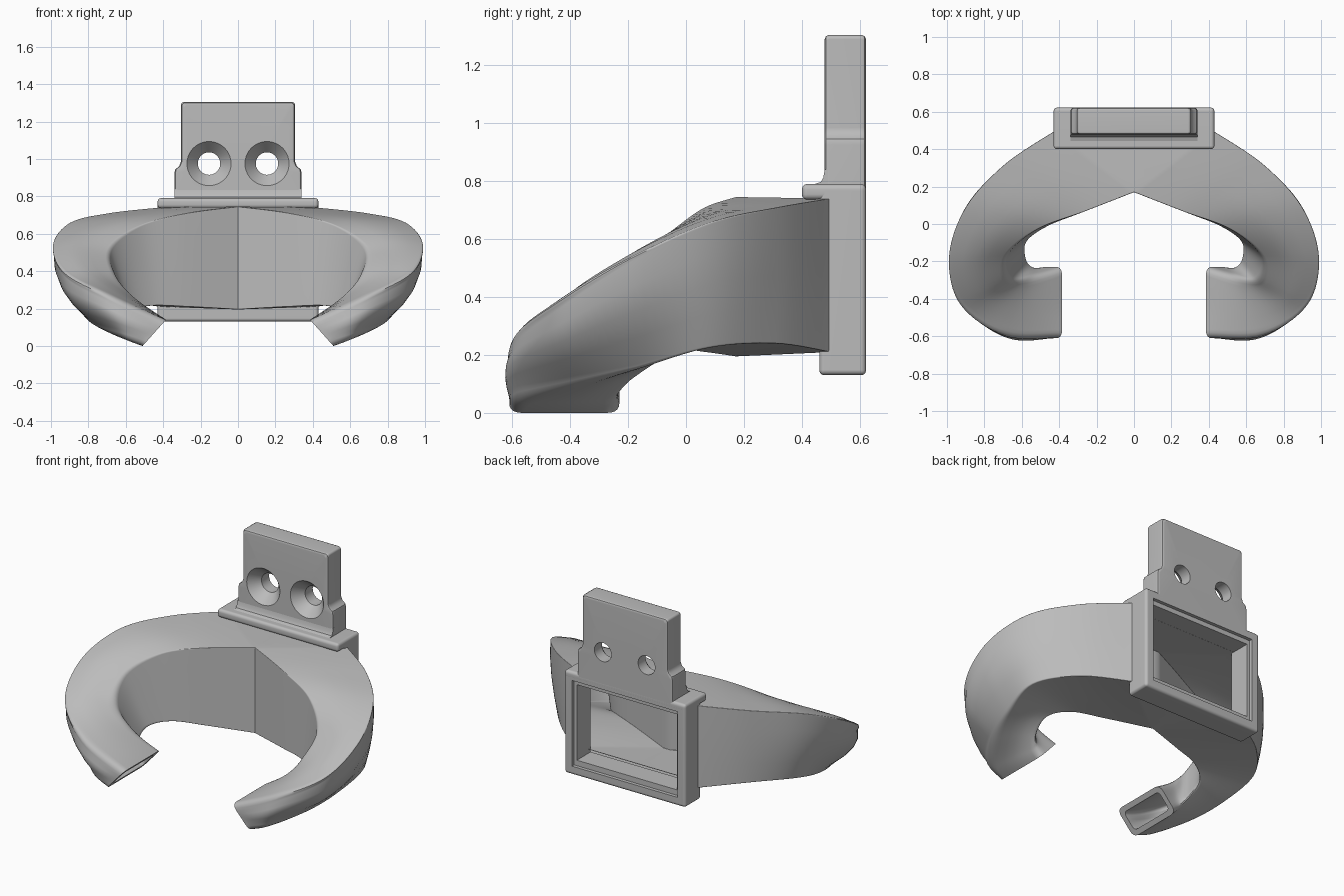
import bpy, bmesh
from math import cos, sin, tau
from mathutils import Vector

cube = bpy.data.objects.get("Cube")
if cube:
    bpy.data.objects.remove(cube, do_unlink=True)

grey = bpy.data.materials.new("plain_grey")
grey.use_nodes = True
grey.diffuse_color = (0.5, 0.5, 0.5, 1)
grey.node_tree.nodes["Principled BSDF"].inputs["Base Color"].default_value = (0.5, 0.5, 0.5, 1)


def make(name, bm):
    bmesh.ops.recalc_face_normals(bm, faces=bm.faces)
    mesh = bpy.data.meshes.new(name)
    bm.to_mesh(mesh)
    bm.free()
    mesh.materials.append(grey)
    ob = bpy.data.objects.new(name, mesh)
    bpy.context.collection.objects.link(ob)
    return ob


def activate(ob):
    bpy.ops.object.select_all(action='DESELECT')
    ob.select_set(True)
    bpy.context.view_layer.objects.active = ob


def smooth(ob):
    activate(ob)
    bpy.ops.object.shade_smooth_by_angle(angle=0.6)
    ob.modifiers.new("normals", 'WEIGHTED_NORMAL').keep_sharp = True


def prism(name, outline, offset, bevel=0.0):
    """Extrude a closed outline along an offset and round its edges."""
    bm = bmesh.new()
    face = bm.faces.new([bm.verts.new(p) for p in outline])
    ext = bmesh.ops.extrude_face_region(bm, geom=[face])
    verts = [g for g in ext["geom"] if isinstance(g, bmesh.types.BMVert)]
    bmesh.ops.translate(bm, verts=verts, vec=offset)
    if bevel:
        bmesh.ops.recalc_face_normals(bm, faces=bm.faces)
        bmesh.ops.bevel(bm, geom=bm.edges[:], offset=bevel, segments=3, profile=0.5, affect='EDGES')
    return make(name, bm)


def box(name, x, y0, y1, z0, z1, bevel=0.0):
    outline = [(-x, y0, z0), (x, y0, z0), (x, y0, z1), (-x, y0, z1)]
    return prism(name, outline, (0, y1 - y0, 0), bevel)


def cut(ob, cutters):
    activate(ob)
    for c in cutters:
        m = ob.modifiers.new("cut", 'BOOLEAN')
        m.operation, m.solver, m.object = 'DIFFERENCE', 'EXACT', c
        bpy.ops.object.modifier_apply(modifier=m.name)
        bpy.data.objects.remove(c, do_unlink=True)


def skin(bm, loops):
    """Join closed loops of points into a tube; return its vertex rings."""
    rings = [[bm.verts.new(p) for p in loop] for loop in loops]
    for a, b in zip(rings, rings[1:]):
        for j in range(len(a)):
            bm.faces.new((a[j - 1], a[j], b[j], b[j - 1]))
    return rings


# Duct stations: outer top, inner top, inner bottom, outer bottom, radius, wall bulge
STATIONS = [
    ((.42, .50, .74), (0, .17, .745), (0, .17, .195), (.42, .50, .21), .004, 0),
    ((.69, .32, .71), (.27, .065, .71), (.27, .065, .21), (.67, .31, .24), .004, .004),
    ((.90, .09, .66), (.52, -.03, .645), (.46, -.01, .215), (.84, .08, .225), .008, .02),
    ((.995, -.18, .545), (.68, -.17, .53), (.57, -.09, .18), (.82, -.17, .15), .02, .045),
    ((.94, -.44, .40), (.66, -.30, .40), (.57, -.175, .11), (.75, -.38, .09), .045, .05),
    ((.70, -.605, .28), (.54, -.28, .26), (.54, -.22, .045), (.62, -.58, .035), .06, .02),
    ((.385, -.61, .14), (.385, -.23, .14), (.51, -.23, 0), (.51, -.61, 0), .045, 0),
]
WALL, STEPS, ARC, MID = 0.033, 8, 6, 4


def spline(a, b, c, d, t):
    return 0.5 * (2 * b + (c - a) * t + (2 * a - 5 * b + 4 * c - d) * t * t
                  + (3 * b - a - 3 * c + d) * t ** 3)


def stations():
    keys = [([Vector(p) for p in s[:4]], s[4], s[5]) for s in STATIONS]
    last = len(keys) - 1
    for i in range(last):
        near = [keys[max(0, min(last, i + k))] for k in (-1, 0, 1, 2)]
        for s in range(STEPS + (i == last - 1)):
            t = s / STEPS
            corners = [spline(*[n[0][k] for n in near], t) for k in range(4)]
            mix = [near[1][k] * (1 - t) + near[2][k] * t for k in (1, 2)]
            yield corners, *mix


def section(corners, radius, bulge, inset):
    """Rounded four-sided loop with a crowned top and outer wall, shrunk by inset."""
    ot, it, ib, ob = corners
    u, v = inset / (ot - it).length, inset / (ot - ob).length

    def at(a, b):
        return ot.lerp(it, a).lerp(ob.lerp(ib, a), b)
    quad = [at(u, v), at(1 - u, v), at(1 - u, 1 - v), at(u, 1 - v)]
    push = [(ot - ob).normalized() * bulge * 0.5, Vector(), Vector(),
            (ot - it).normalized() * bulge]
    loop = []
    for k, p in enumerate(quad):
        q = quad[(k + 1) % 4]
        start = p + (quad[k - 1] - p).normalized() * radius
        end = p + (q - p).normalized() * radius
        for s in range(ARC):
            t = s / (ARC - 1)
            loop.append(start.lerp(p, t).lerp(p.lerp(end, t), t))
        far = q + (p - q).normalized() * radius
        for s in range(1, MID):
            t = s / MID
            loop.append(end.lerp(far, t) + push[k] * 4 * t * (1 - t))
    return loop


# Hollow twin duct: half is lofted, then mirrored
bm = bmesh.new()
ends = []
for inset in (0, WALL):
    loops = [section(c, max(0.003, r - inset * 0.5), b, inset) for c, r, b in stations()]
    rings = skin(bm, loops)
    # centre wedge, left open at the rear inlet
    first = rings[0]
    centre = [bm.verts.new((0, p.y, p.z)) for p in loops[0]]
    for j in range(len(first) - MID):
        bm.faces.new((centre[j], centre[j + 1], first[j + 1], first[j]))
    ends.append(rings[-1])
for j in range(len(ends[0])):
    bm.faces.new((ends[0][j - 1], ends[0][j], ends[1][j], ends[1][j - 1]))
bmesh.ops.remove_doubles(bm, verts=bm.verts, dist=0.0004)
bmesh.ops.dissolve_degenerate(bm, edges=bm.edges, dist=0.0002)
duct = make("twin_duct", bm)
activate(duct)
duct.modifiers.new("mirror", 'MIRROR').use_clip = True
bpy.ops.object.modifier_apply(modifier="mirror")
smooth(duct)

# Rear inlet frame with a stepped opening
frame = box("inlet_frame", .43, .46, .622, .13, .785, .018)
cut(frame, [box("opening", .355, .3, .8, .22, .705),
            box("recess", .375, .6, .8, .185, .735)])
smooth(frame)

# Lip over the top of the duct
smooth(box("top_lip", .43, .40, .622, .736, .79, .018))

# Mounting plate: rounded slab with stepped shoulders and two countersunk holes
FRONT, BACK = .478, .622
half = [(.34, .75), (.34, .925), (.335, .945), (.315, .96), (.305, .985), (.305, 1.29),
        (.30, 1.3), (.29, 1.305)]
rim = [(.016, 0), (.005, .005), (0, .016)]
layers = [(d, FRONT + y) for d, y in rim] + [(d, BACK - y) for d, y in reversed(rim)]
loops = []
for d, y in layers:
    side = [(x - d, y, z - d * (z > 1)) for x, z in half]
    loops.append(side + [(-x, y, z) for x, y, z in reversed(side)])
bm = bmesh.new()
tubes = [skin(bm, loops)]
for x in (-.155, .155):
    tubes.append(skin(bm, [
        [(x + r * cos(tau * i / 40), y, .975 + r * sin(tau * i / 40)) for i in range(40)]
        for y, r in ((FRONT, .118), (.545, .06), (BACK, .06))]))
for end, direction in ((0, -1), (-1, 1)):
    border = [bm.edges.get((t[end][j - 1], t[end][j])) for t in tubes for j in range(len(t[end]))]
    bmesh.ops.triangle_fill(bm, use_beauty=True, use_dissolve=False, edges=border,
                            normal=(0, direction, 0))
smooth(make("mounting_plate", bm))

# Cove between plate and lip
cove = [(.49, .78), (.445, .78), (.445, .79), (.465, .797), (.474, .812), (.479, .84), (.49, .84)]
smooth(prism("plate_cove", [(-.34, y, z) for y, z in cove], (.68, 0, 0)))
